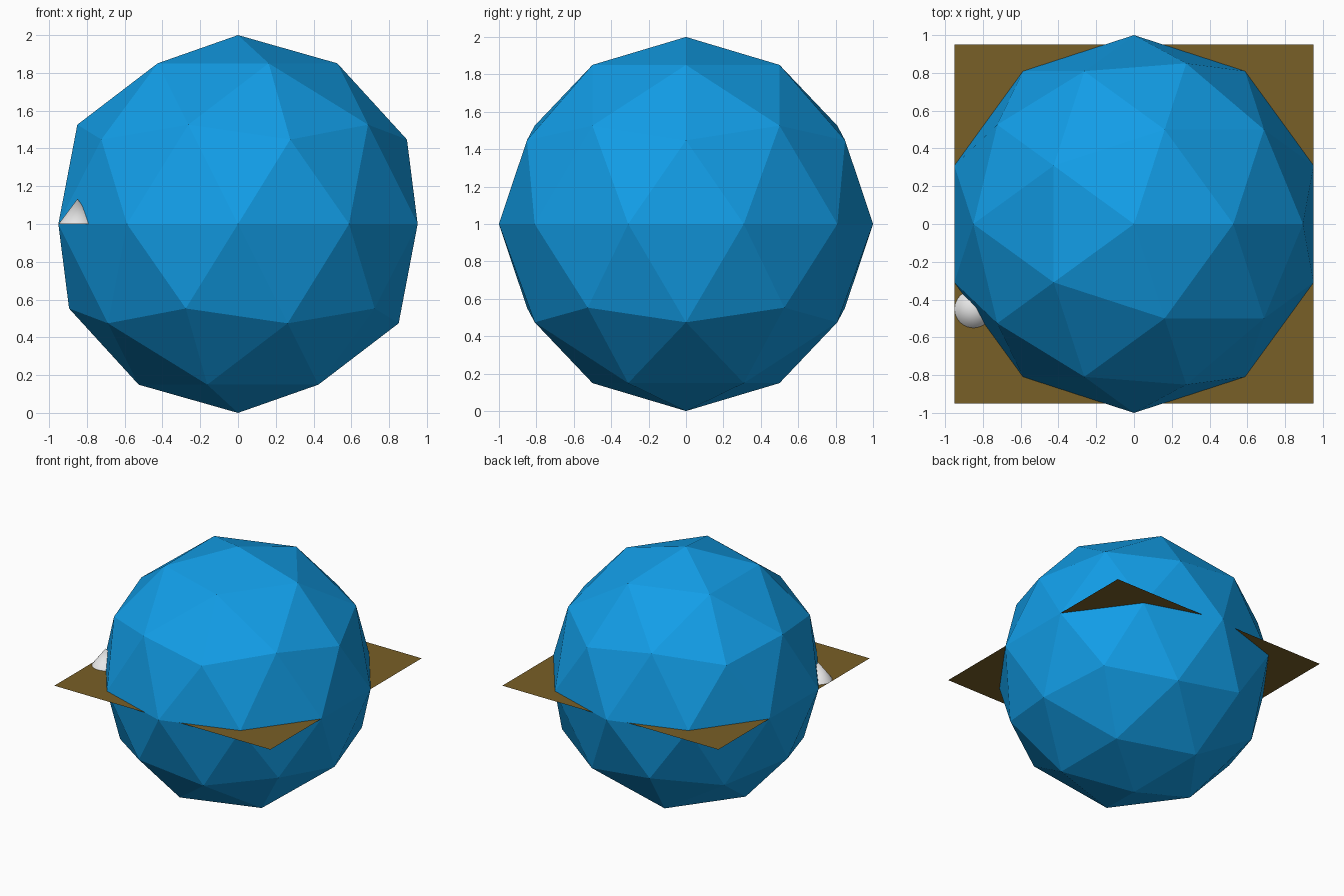
import bpy
import math

cube = bpy.data.objects.get("Cube")
if cube:
    bpy.data.objects.remove(cube, do_unlink=True)


def material(name, rgb):
    mat = bpy.data.materials.new(name)
    mat.use_nodes = True
    color = (*rgb, 1.0)
    mat.diffuse_color = color
    mat.node_tree.nodes["Principled BSDF"].inputs["Base Color"].default_value = color
    return mat


def finish(name, mat):
    obj = bpy.context.object
    obj.name = name
    obj.data.name = name
    obj.data.materials.append(mat)
    return obj


blue = material("bright blue", (0.006, 0.34, 0.80))
brown = material("earth brown", (0.19, 0.115, 0.02))
white = material("off white", (0.8, 0.8, 0.8))

MIDDLE = 1.0
EDGE = math.cos(math.radians(18))  # widest half-extent of the ten-sided equator

# Faceted globe
bpy.ops.mesh.primitive_ico_sphere_add(subdivisions=2, radius=1, location=(0, 0, MIDDLE))
finish("globe", blue)

# Flat square sheet through the equator
bpy.ops.mesh.primitive_plane_add(size=2 * EDGE, location=(0, 0, MIDDLE))
finish("ground_sheet", brown)

# Small cone on the edge of the globe
HEIGHT = 0.133
bpy.ops.mesh.primitive_cone_add(vertices=32, radius1=0.1, radius2=0, depth=HEIGHT,
                                location=(-0.85, -0.45, MIDDLE + HEIGHT / 2))
finish("small_cone", white)
bpy.ops.object.shade_smooth_by_angle(angle=math.radians(30))
